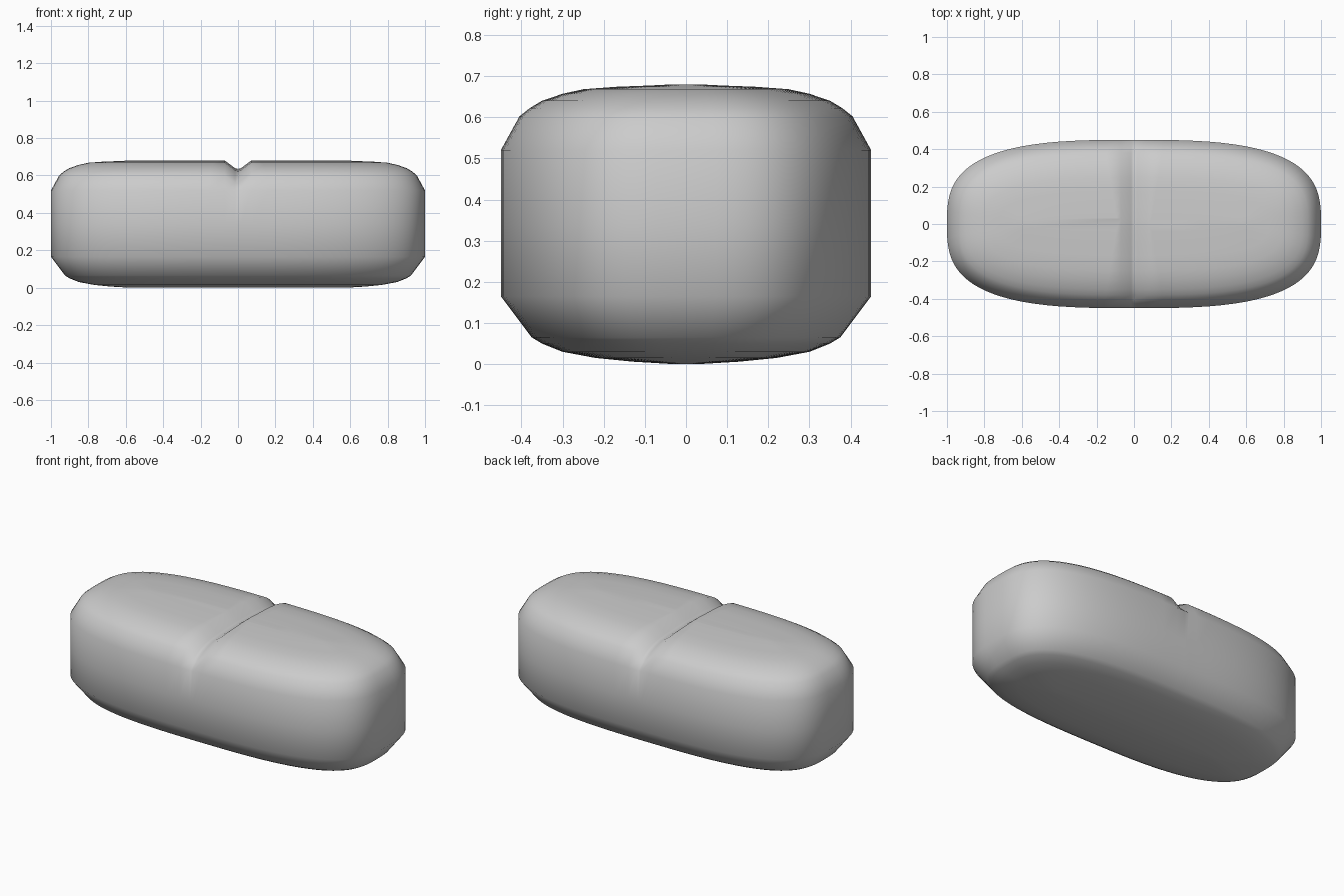
import bpy, bmesh, math

if "Cube" in bpy.data.objects:
    bpy.data.objects.remove(bpy.data.objects["Cube"])

SEG = 96
HX, HY, POWER = 1.0, 0.45, 3.0
# (inset from the outline, height), bottom to top
PROFILE = [(0.42, 0.0), (0.32, 0.006), (0.23, 0.015), (0.15, 0.03), (0.10, 0.05),
           (0.075, 0.065), (0.0, 0.165), (0.0, 0.34), (0.0, 0.52), (0.045, 0.602),
           (0.07, 0.622), (0.10, 0.64), (0.15, 0.657), (0.20, 0.668), (0.28, 0.674),
           (0.36, 0.677), (0.42, 0.68)]


def outline(inset):
    """Superellipse outline of the tablet, shrunk by an inset."""
    pts = []
    for i in range(SEG):
        a = 2 * math.pi * i / SEG
        c, s = math.cos(a), math.sin(a)
        pts.append((math.copysign(abs(c) ** (2 / POWER), c) * (HX - inset),
                    math.copysign(abs(s) ** (2 / POWER), s) * (HY - inset)))
    return pts


# Rounded body from stacked outlines
bm = bmesh.new()
rings = [[bm.verts.new((x, y, z)) for x, y in outline(d)] for d, z in PROFILE]
for lo, hi in zip(rings, rings[1:]):
    for i in range(SEG):
        j = (i + 1) % SEG
        bm.faces.new((lo[i], lo[j], hi[j], hi[i]))
bm.faces.new(rings[0][::-1])
bm.faces.new(rings[-1])

# Score line: cut edge loops across the middle, then press the top in
for x in (-0.07, -0.015, 0.0, 0.015, 0.07):
    bmesh.ops.bisect_plane(bm, geom=bm.verts[:] + bm.edges[:] + bm.faces[:],
                           plane_co=(x, 0, 0), plane_no=(1, 0, 0), dist=1e-5)
for v in bm.verts:
    across = min(1, max(0, (0.07 - abs(v.co.x)) / 0.06))
    height = min(1, max(0, (v.co.z - 0.53) / 0.06))
    v.co.z -= 0.045 * across * height

bmesh.ops.remove_doubles(bm, verts=bm.verts[:], dist=1e-5)
bmesh.ops.recalc_face_normals(bm, faces=bm.faces[:])
mesh = bpy.data.meshes.new("tablet")
bm.to_mesh(mesh)
bm.free()
tablet = bpy.data.objects.new("tablet", mesh)
bpy.context.collection.objects.link(tablet)
bpy.context.view_layer.objects.active = tablet
tablet.select_set(True)
bpy.ops.object.shade_smooth_by_angle(angle=math.radians(60))
